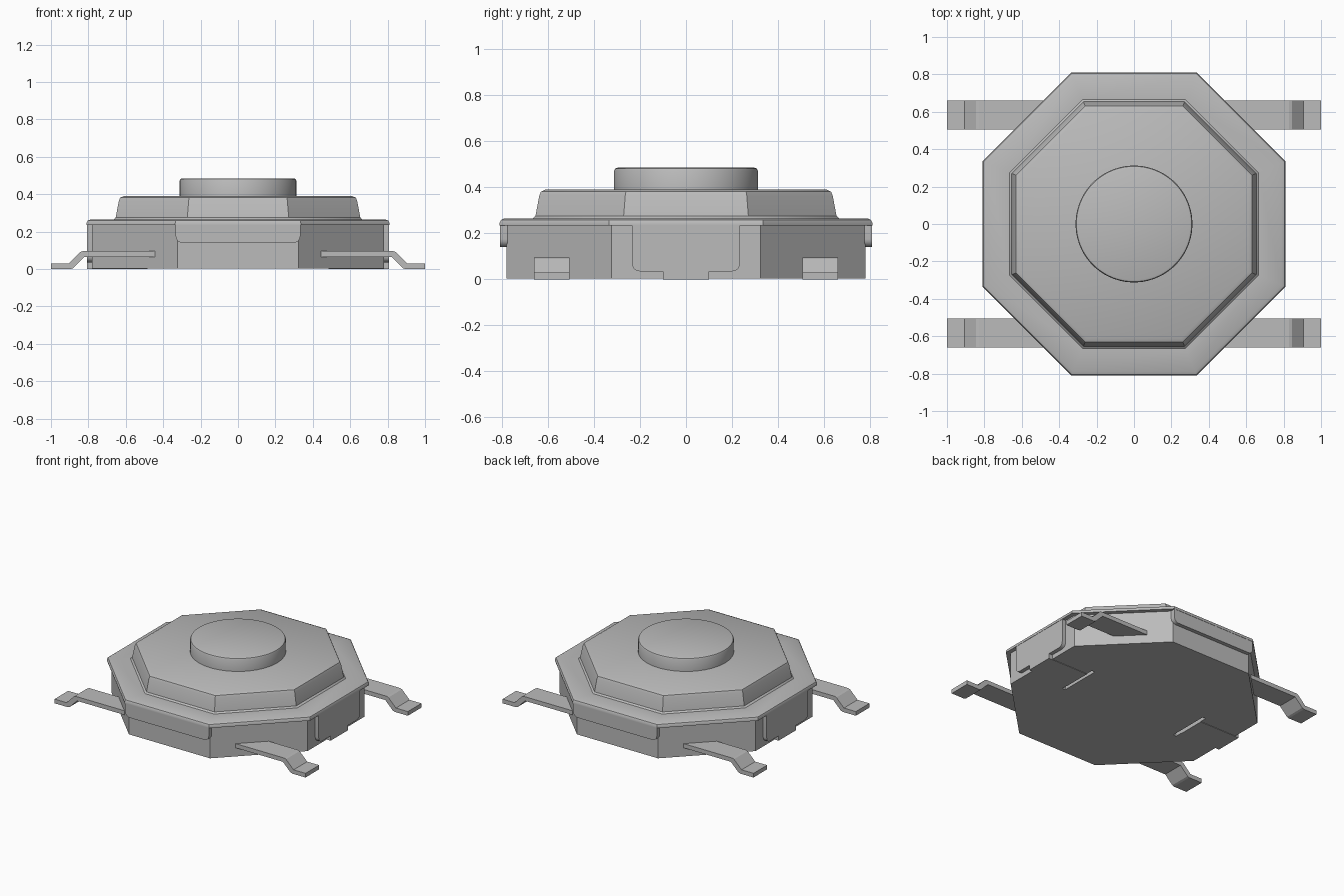
import bpy, bmesh, math

if "Cube" in bpy.data.objects:
    bpy.data.objects.remove(bpy.data.objects["Cube"])

grey = bpy.data.materials.new("light grey")
grey.use_nodes = True
grey.diffuse_color = (0.5, 0.5, 0.5, 1)
grey.node_tree.nodes["Principled BSDF"].inputs["Base Color"].default_value = (0.5, 0.5, 0.5, 1)


def make_object(name, bm, smooth=None):
    bmesh.ops.recalc_face_normals(bm, faces=bm.faces)
    mesh = bpy.data.meshes.new(name)
    bm.to_mesh(mesh)
    bm.free()
    mesh.materials.append(grey)
    obj = bpy.data.objects.new(name, mesh)
    bpy.context.collection.objects.link(obj)
    if smooth:
        bpy.ops.object.select_all(action="DESELECT")
        obj.select_set(True)
        bpy.context.view_layer.objects.active = obj
        bpy.ops.object.shade_smooth_by_angle(angle=math.radians(smooth))
    return obj


def loft(name, profile, sides, smooth=None):
    """Stack regular polygons, given as (distance to the flats, height)."""
    bm = bmesh.new()
    rings = []
    for apothem, z in profile:
        r = apothem / math.cos(math.pi / sides)
        angles = [(i + 0.5) * 2 * math.pi / sides for i in range(sides)]
        rings.append([bm.verts.new((r * math.cos(a), r * math.sin(a), z)) for a in angles])
    for low, high in zip(rings, rings[1:]):
        for i in range(sides):
            j = (i + 1) % sides
            bm.faces.new((low[i], low[j], high[j], high[i]))
    bm.faces.new(rings[0][::-1])
    bm.faces.new(rings[-1])
    return make_object(name, bm, smooth)


def prism(name, outline, start, end, place, smooth=None):
    """Extrude a flat outline (u, z) from depth start to end."""
    bm = bmesh.new()
    a = [bm.verts.new(place(u, start, z)) for u, z in outline]
    b = [bm.verts.new(place(u, end, z)) for u, z in outline]
    bm.faces.new(a)
    bm.faces.new(b[::-1])
    for i in range(len(a)):
        j = (i + 1) % len(a)
        bm.faces.new((a[i], a[j], b[j], b[i]))
    return make_object(name, bm, smooth)


def flap_outline(half, bottom, top, radius, tab=None):
    """Plate outline with rounded lower corners and an optional centre tab."""
    right = [(tab, 0), (tab, bottom)] if tab else []
    for i in range(6):
        t = math.pi / 2 * i / 5
        right.append((half - radius + radius * math.sin(t), bottom + radius - radius * math.cos(t)))
    right.append((half, top))
    return right + [(-u, z) for u, z in reversed(right)]


# Moulded base, cover and push button
base = loft("base", [(0.78, 0.003), (0.78, 0.24)], 8)
loft("cover", [(0.81, 0.235), (0.81, 0.246), (0.804, 0.258), (0.788, 0.265),
               (0.665, 0.265), (0.654, 0.275), (0.637, 0.365), (0.63, 0.381),
               (0.61, 0.39)], 8, 35)
loft("button", [(0.312, 0.385), (0.312, 0.473), (0.308, 0.481), (0.298, 0.485)], 64, 40)

# Slots in the underside of the base
for side in (-1, 1):
    slot = prism("slot_cutter", [(-0.15, -0.02), (0.15, -0.02), (0.15, 0.03), (-0.15, 0.03)],
                 0.46, 0.485, lambda u, d, z, s=side: (s * d, u, z))
    slot.hide_render = True
    slot.hide_set(True)
    cut = base.modifiers.new("slot", "BOOLEAN")
    cut.operation = "DIFFERENCE"
    cut.object = slot

# Folded cover flaps on the front, back and both sides
for side, end in ((-1, "front"), (1, "back")):
    prism(end + "_flap", flap_outline(0.333, 0.14, 0.25, 0.035), 0.775, 0.808,
          lambda u, d, z, s=side: (u, s * d, z), 30)
for side, end in ((-1, "right"), (1, "left")):
    place = lambda u, d, z, s=side: (s * d, u, z)
    prism(end + "_flap", flap_outline(0.235, 0.035, 0.25, 0.035, 0.1), 0.775, 0.808, place, 30)
    prism(end + "_tab", [(-0.1, 0), (0.1, 0), (0.1, 0.025), (-0.1, 0.025)], 0.485, 0.8, place)

# Bent terminal legs
leg = [(0.43, 0.095), (0.83, 0.095), (0.845, 0.09), (0.905, 0.03), (1, 0.03),
       (1, 0), (0.895, 0), (0.88, 0.005), (0.82, 0.065), (0.43, 0.065)]
for sx, side in ((-1, "right"), (1, "left")):
    for sy, end in ((-1, "front"), (1, "back")):
        prism(f"{end}_{side}_leg", leg, 0.505, 0.66,
              lambda u, d, z, p=sx, q=sy: (p * u, q * d, z))
